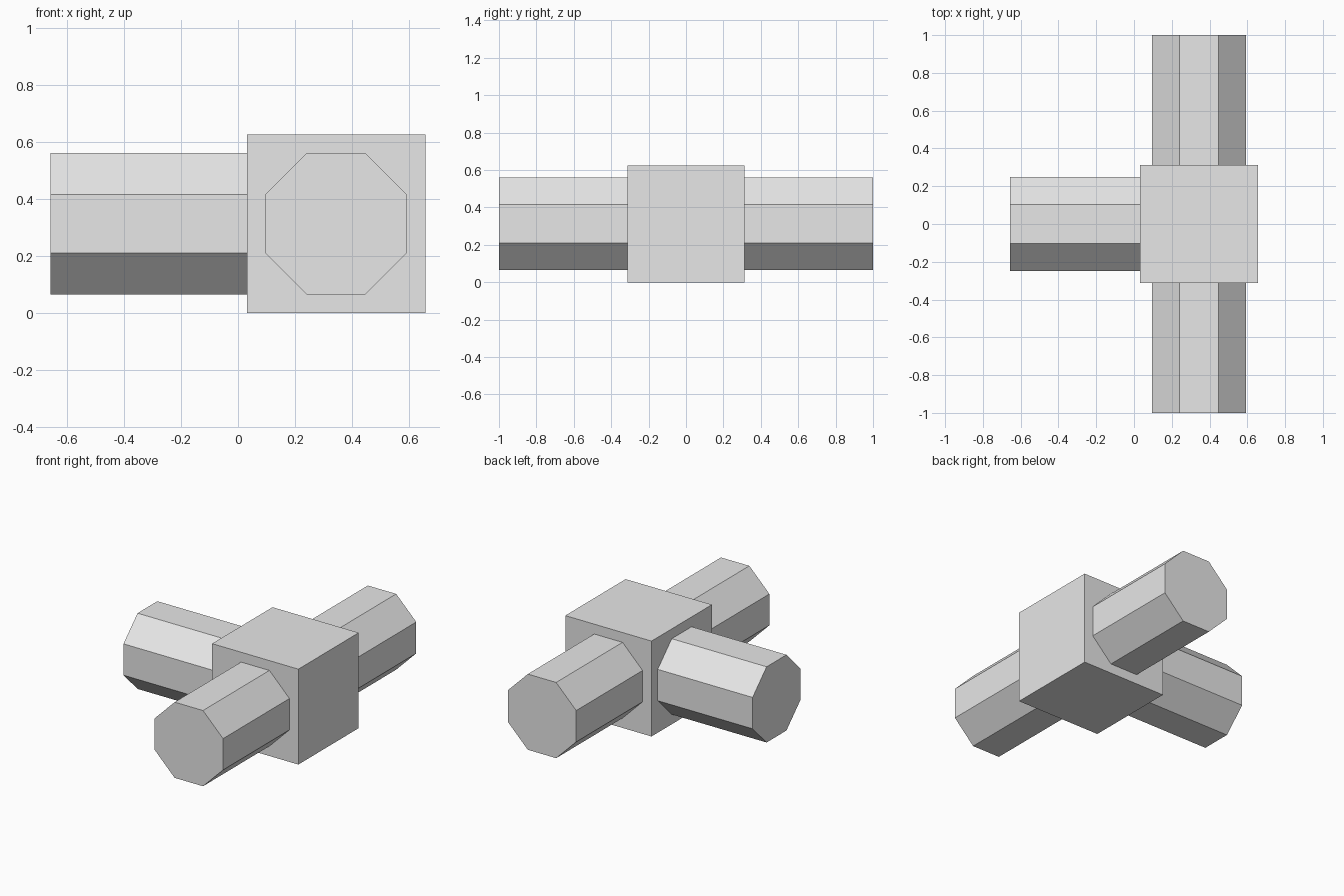
import bpy
import math
from mathutils import Vector

default = bpy.data.objects.get("Cube")
if default:
    bpy.data.objects.remove(default, do_unlink=True)

BLOCK = 0.625                  # edge of the central block
REACH = 1.0                    # arm tip distance from the block centre
APOTHEM = 0.248                # centre to flat of the octagonal arms
SINK = 0.02                    # arm overlap into the block
CENTRE = Vector(((REACH - BLOCK / 2) / 2, 0, BLOCK / 2))

# Single grey material
grey = bpy.data.materials.new("light_grey")
grey.use_nodes = True
colour = (0.8, 0.8, 0.8, 1)
grey.diffuse_color = colour
grey.node_tree.nodes["Principled BSDF"].inputs["Base Color"].default_value = colour


def finish(name):
    obj = bpy.context.object
    obj.name = name
    obj.data.materials.append(grey)
    return obj


def add_arm(name, direction):
    """Octagonal bar from the block face outwards, flats facing the axes."""
    direction = Vector(direction)
    start = BLOCK / 2 - SINK
    bpy.ops.mesh.primitive_cylinder_add(
        vertices=8, radius=APOTHEM / math.cos(math.pi / 8), depth=REACH - start)
    arm = finish(name)
    turn = direction.to_track_quat('Z', 'Y').to_matrix().to_4x4()
    for v in arm.data.vertices:
        # Rotate half a side so the flats line up with the block
        a = math.pi / 8
        x, y, z = v.co
        flat = Vector((x * math.cos(a) - y * math.sin(a),
                       x * math.sin(a) + y * math.cos(a), z))
        v.co = turn @ flat
    arm.location = CENTRE + direction * (start + REACH) / 2


# Central block
bpy.ops.mesh.primitive_cube_add(size=BLOCK, location=CENTRE)
finish("central_block")

# Three arms forming a T
add_arm("front_arm", (0, -1, 0))
add_arm("back_arm", (0, 1, 0))
add_arm("right_arm", (-1, 0, 0))
